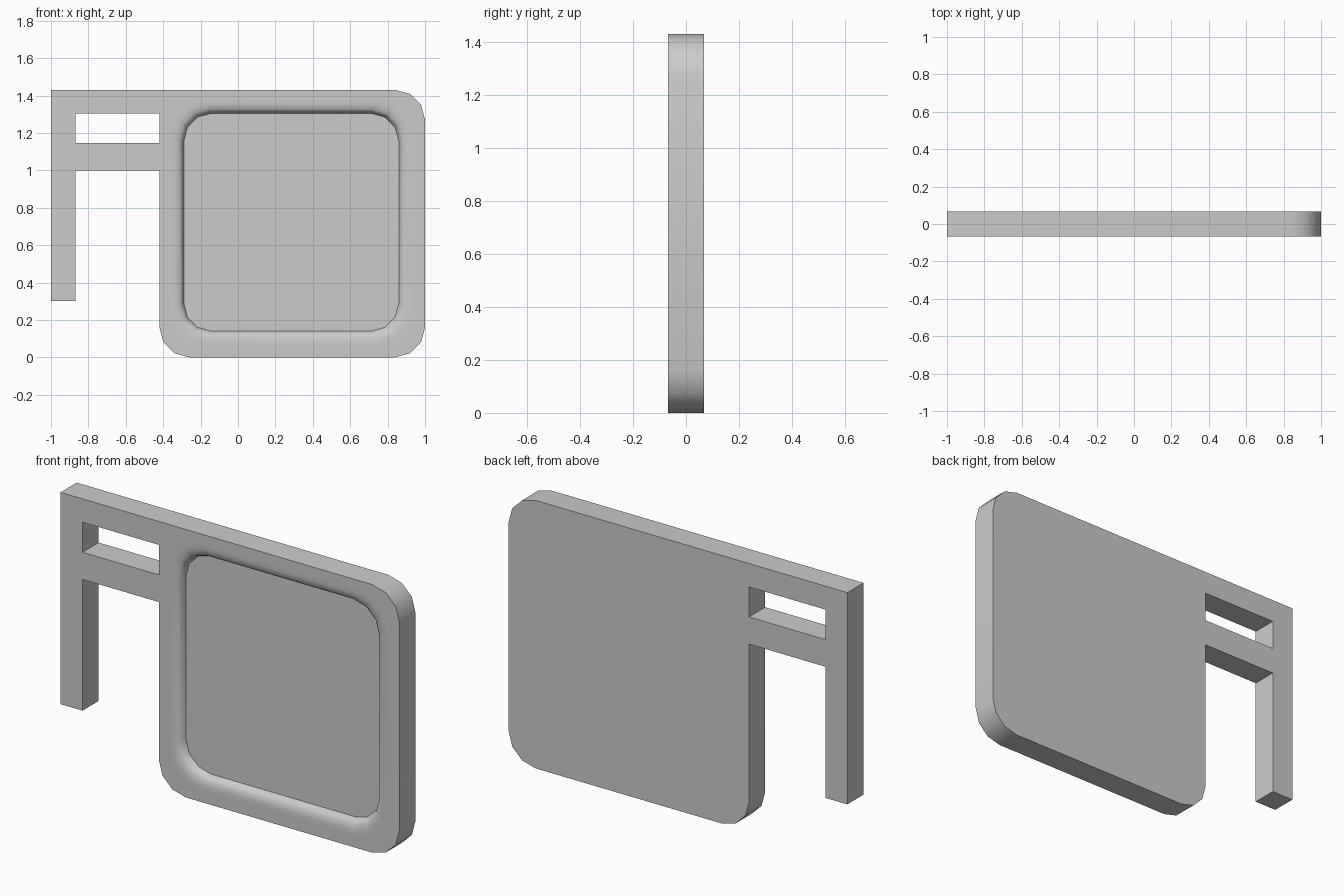
import bpy, bmesh, math
from mathutils import Vector

cube = bpy.data.objects.get("Cube")
if cube:
    bpy.data.objects.remove(cube, do_unlink=True)

FRONT, BACK, PANEL = -0.068, 0.068, -0.025

grey = bpy.data.materials.new("light grey")
grey.use_nodes = True
grey.diffuse_color = (0.6, 0.6, 0.6, 1)
grey.node_tree.nodes["Principled BSDF"].inputs["Base Color"].default_value = (0.6, 0.6, 0.6, 1)


def corner(x, z, r, start):
    """Quarter arc of three segments inside the corner (x, z)."""
    mid = math.radians(start + 45)
    cx = x - math.copysign(r, math.cos(mid))
    cz = z - math.copysign(r, math.sin(mid))
    return [(cx + r * math.cos(math.radians(start + a)),
             cz + r * math.sin(math.radians(start + a))) for a in (0, 30, 60, 90)]


def opening(grow):
    """Rounded opening outline, widened by grow."""
    x0, x1, z0, z1 = -0.29 - grow, 0.86 + grow, 0.14 - grow, 1.305 + grow
    r = 0.15 + grow * 0.5
    return (corner(x0, z0, r, 180) + corner(x1, z0, r, 270)
            + corner(x1, z1, r, 0) + corner(x0, z1, r, 90))


# Outlines in x, z: the board with its hanging arm, and the slot
outline = ([(-1, 0.3), (-0.87, 0.3), (-0.87, 1.0), (-0.42, 1.0)]
           + corner(-0.42, 0, 0.16, 180) + corner(1, 0, 0.16, 270)
           + corner(1, 1.43, 0.16, 0) + [(-1, 1.43)])
slot = [(-0.87, 1.145), (-0.42, 1.145), (-0.42, 1.305), (-0.87, 1.305)]

bm = bmesh.new()


def ring(points, y):
    return [bm.verts.new((x, y, z)) for x, z in points]


def bridge(a, b):
    for i in range(len(a)):
        j = (i + 1) % len(a)
        bm.faces.new((a[i], a[j], b[j], b[i]))


def fill(rings):
    edges = []
    for r in rings:
        for i in range(len(r)):
            pair = (r[i], r[(i + 1) % len(r)])
            edges.append(bm.edges.get(pair) or bm.edges.new(pair))
    bmesh.ops.triangle_fill(bm, edges=edges, use_beauty=True, normal=Vector((0, -1, 0)))


# Outer and slot walls
outer_front, outer_back = ring(outline, FRONT), ring(outline, BACK)
slot_front, slot_back = ring(slot, FRONT), ring(slot, BACK)
bridge(outer_front, outer_back)
bridge(slot_front, slot_back)

# Rolled lip leading down to the recessed panel
lip = [ring(opening(g), y) for g, y in
       ((0.075, FRONT), (0.05, FRONT), (0.022, -0.062), (0.009, -0.05), (0, PANEL))]
for a, b in zip(lip, lip[1:]):
    bridge(a, b)
bm.faces.new(lip[-1])

# Front frame face and plain back
fill([outer_front, slot_front, lip[0]])
fill([outer_back, slot_back])
bmesh.ops.recalc_face_normals(bm, faces=bm.faces[:])

mesh = bpy.data.meshes.new("framed_board")
bm.to_mesh(mesh)
bm.free()
mesh.materials.append(grey)
board = bpy.data.objects.new("framed_board", mesh)
bpy.context.collection.objects.link(board)
bpy.ops.object.select_all(action='DESELECT')
board.select_set(True)
bpy.context.view_layer.objects.active = board
bpy.ops.object.shade_smooth_by_angle(angle=math.radians(40))
